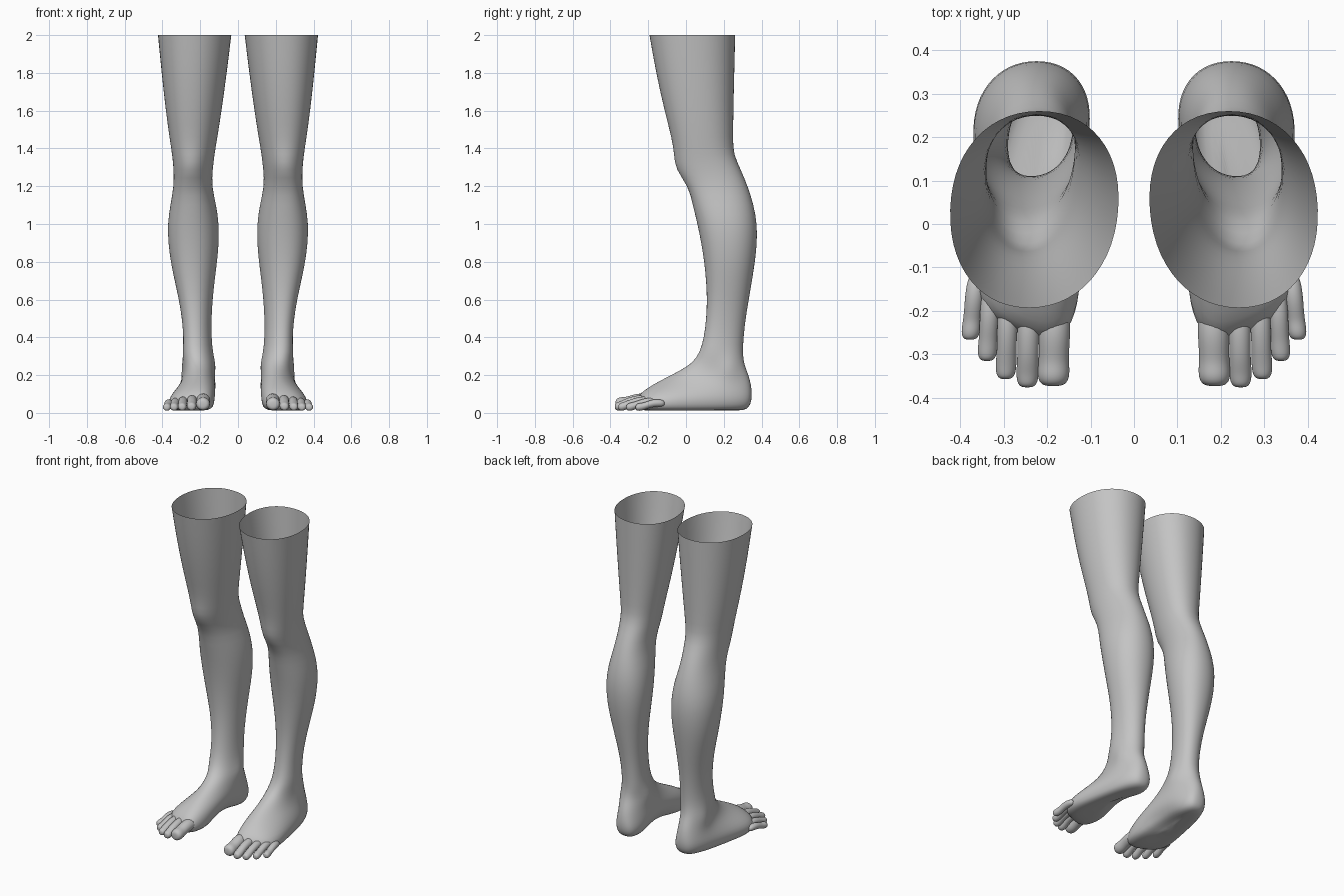
import bpy, bmesh, math

if "Cube" in bpy.data.objects:
    bpy.data.objects.remove(bpy.data.objects["Cube"])

SEG = 28
skin = bpy.data.materials.new("grey skin")
skin.diffuse_color = (0.55, 0.55, 0.55, 1)
skin.use_nodes = True
skin.node_tree.nodes["Principled BSDF"].inputs["Base Color"].default_value = skin.diffuse_color

# leg sections: height, front y, back y, inner x, outer x
LEG = [(2.0, -.195, .262, .03, .43), (1.8, -.16, .257, .055, .41),
       (1.6, -.115, .252, .083, .387), (1.45, -.075, .25, .108, .365),
       (1.37, -.058, .252, .122, .352), (1.29, -.045, .29, .132, .343),
       (1.2, .005, .328, .138, .342), (1.1, .035, .36, .112, .362),
       (1.0, .06, .377, .098, .377), (.9, .08, .377, .098, .373),
       (.8, .096, .366, .108, .36), (.7, .106, .35, .122, .338),
       (.6, .111, .333, .133, .315), (.5, .107, .316, .14, .298),
       (.4, .095, .305, .14, .29), (.32, .073, .301, .134, .294)]

# foot sections: height, front y, back y, front x, front half width,
# heel x, heel half width, bluntness
FOOT = [(.265, .035, .307, .208, .075, .213, .088, 1.0),
        (.225, -.03, .322, .203, .068, .212, .092, 1.0),
        (.185, -.11, .337, .205, .075, .211, .095, .95),
        (.15, -.175, .345, .218, .098, .21, .095, .85),
        (.115, -.225, .35, .238, .122, .208, .094, .75),
        (.08, -.25, .35, .254, .139, .206, .092, .65),
        (.045, -.255, .343, .257, .14, .205, .086, .62),
        (.018, -.245, .325, .256, .13, .205, .073, .65),
        (.01, -.2, .28, .254, .09, .205, .045, .75),
        (.012, -.1, .2, .25, .04, .21, .02, .9)]

# toes: base x, base y, tip x, tip y, radius, base height
TOES = [(.182, -.18, .186, -.374, .040, .066), (.242, -.17, .246, -.377, .028, .068),
        (.289, -.16, .296, -.358, .026, .062), (.329, -.14, .339, -.316, .0245, .056),
        (.362, -.11, .378, -.267, .0235, .05)]


def power(v, p):
    return math.copysign(abs(v) ** p, v)


def section(z, yf, yb, xf, wf, xb, wb, p, skew):
    """Egg-shaped horizontal outline running from toe side to heel side."""
    pts = []
    for i in range(SEG):
        a = 2 * math.pi * i / SEG
        c, s = power(math.cos(a), p), power(math.sin(a), p)
        f = (1 + c) / 2
        dx = (wb + (wf - wb) * f) * s
        x = xb + (xf - xb) * f + dx
        y = (yf + yb) / 2 - (yb - yf) / 2 * c + skew * f * f * dx
        pts.append([x, y, z])
    return pts


def bump(p, centre, size):
    return math.exp(-sum(((a - b) / s) ** 2 for a, b, s in zip(p, centre, size)))


def sculpt(p):
    """Kneecap, ankle bones and the hollow of the arch."""
    x, y, z = p
    y -= .016 * bump(p, (.245, -.05, 1.31), (.06, .08, .06))
    y += .010 * bump(p, (.245, -.01, 1.21), (.05, .06, .04))
    x += .018 * bump(p, (.31, .23, .22), (.06, .05, .05))
    x -= .014 * bump(p, (.12, .20, .25), (.06, .05, .05))
    hollow = bump((x, y, z), (.12, .07, .02), (.09, .13, .07))
    return (x + .035 * hollow, y, z + .035 * hollow)


def loft(name, rings, side, cap_start):
    bm = bmesh.new()
    rows = [[bm.verts.new((side * x, y, z)) for x, y, z in r] for r in rings]
    for a, b in zip(rows, rows[1:]):
        n = len(a)
        for i in range(n):
            j = (i + 1) % n
            bm.faces.new((a[i], a[j], b[j], b[i]))
    bm.faces.new(rows[-1])
    if cap_start:
        bm.faces.new(rows[0])
    bmesh.ops.recalc_face_normals(bm, faces=bm.faces)
    if not cap_start and sum(f.normal.x * (f.calc_center_median().x - side * .23)
                             for f in bm.faces) < 0:
        bmesh.ops.reverse_faces(bm, faces=bm.faces)
    for f in bm.faces:
        f.smooth = True
    me = bpy.data.meshes.new(name)
    bm.to_mesh(me)
    bm.free()
    me.materials.append(skin)
    ob = bpy.data.objects.new(name, me)
    bpy.context.collection.objects.link(ob)
    sub = ob.modifiers.new("smooth", "SUBSURF")
    sub.levels = sub.render_levels = 1 if not cap_start else 2


def leg_rings():
    rings = []
    for z, yf, yb, x0, x1 in LEG:
        xc, w = (x0 + x1) / 2, (x1 - x0) / 2
        rings.append(section(z, yf, yb, xc + .012, w * .95, xc - .012, w * 1.0, .93, 0))
    for row in FOOT:
        # the front edge slants back towards the little toe
        skew = .38 * min(1, max(0, (.2 - row[0]) / .1))
        rings.append(section(*row, skew))
    return [[sculpt(p) for p in r] for r in rings]


def toe_rings(bx, by, tx, ty, r, bz):
    # position along the toe, radius factor, height
    steps = [(0, .8, bz), (.3, 1, bz + .004), (.55, .92, bz - .004), (.72, .93, bz - .016),
             (.86, 1.0, r + .008), (.96, .85, r + .006), (1.0, .45, r + .006)]
    rings = []
    for t, k, z in steps:
        x, y = bx + (tx - bx) * t, by + (ty - by) * t
        rings.append([(x + r * k * math.cos(a), y, z + r * k * .95 * math.sin(a))
                      for a in (2 * math.pi * i / 10 for i in range(10))])
    return rings


for side, label in ((1, "left"), (-1, "right")):
    loft(label + "_leg", leg_rings(), side, False)
    for n, toe in enumerate(TOES):
        loft(f"{label}_toe_{n + 1}", toe_rings(*toe), side, True)
